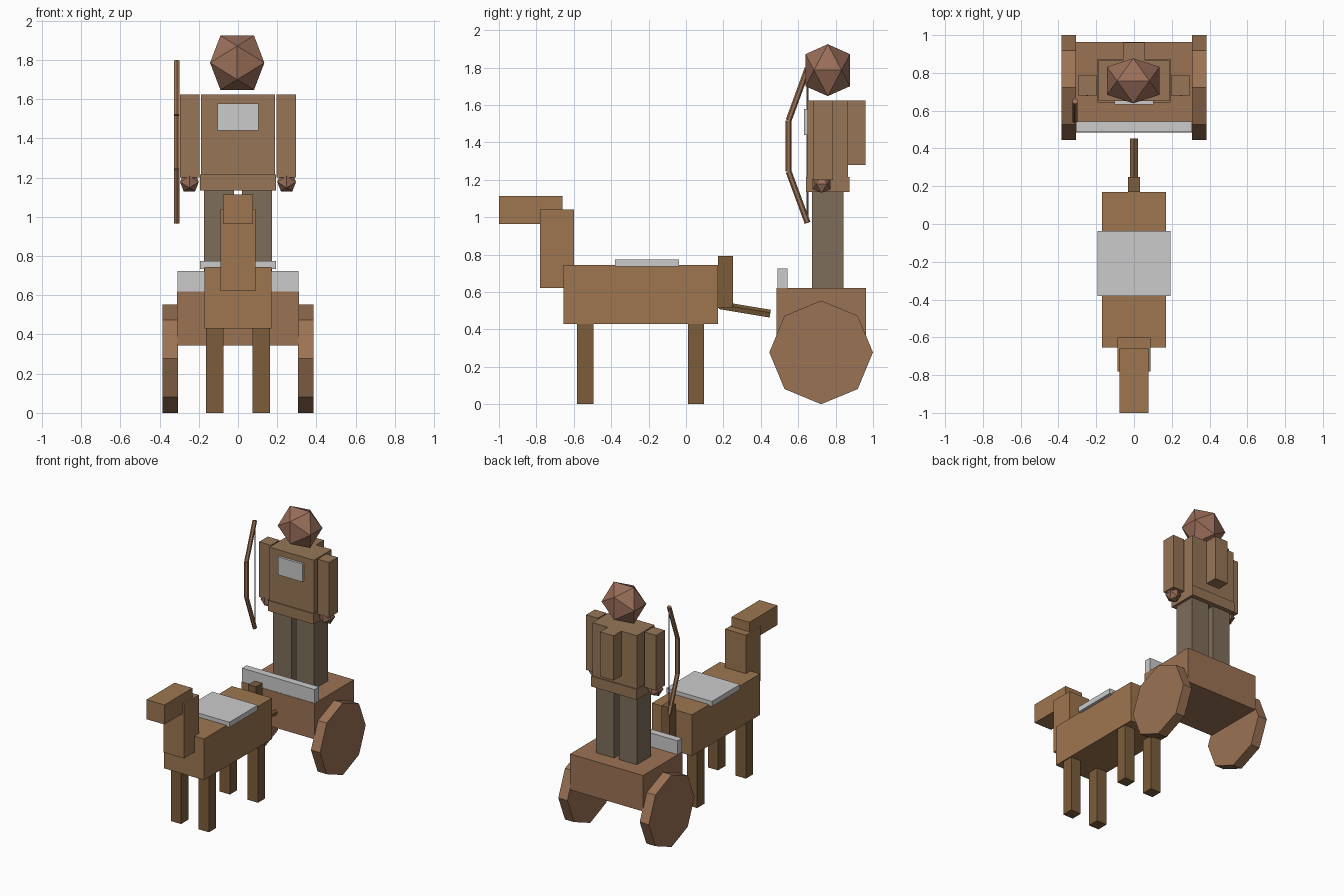
import bpy
from math import radians
from mathutils import Vector

if "Cube" in bpy.data.objects:
    bpy.data.objects.remove(bpy.data.objects["Cube"])


def mat(name, r, g, b):
    m = bpy.data.materials.new(name)
    m.diffuse_color = (r, g, b, 1)
    m.use_nodes = True
    m.node_tree.nodes["Principled BSDF"].inputs["Base Color"].default_value = m.diffuse_color
    return m


COAT = mat("coat", .34, .18, .08)
HOOF = mat("dark_coat", .20, .11, .045)
WOOD = mat("wood", .33, .17, .09)
CLOTH = mat("cloth", .31, .18, .095)
TROUSERS = mat("trousers", .21, .155, .10)
SKIN = mat("skin", .32, .155, .10)
CORD = mat("cord", .25, .25, .25)


def finish(name, m):
    o = bpy.context.object
    o.name = name
    if m:
        o.data.materials.append(m)
    return o


def box(name, x, y, z, m=None):
    """Box from (min, max) ranges on each axis."""
    r = (x, y, z)
    bpy.ops.mesh.primitive_cube_add(size=1, location=[(a + b) / 2 for a, b in r])
    o = finish(name, m)
    o.scale = [b - a for a, b in r]
    return o


def rod(name, a, b, radius, sides, m):
    """Cylinder between two points."""
    a, b = Vector(a), Vector(b)
    bpy.ops.mesh.primitive_cylinder_add(vertices=sides, radius=radius, depth=(b - a).length,
                                        location=(a + b) / 2)
    o = finish(name, m)
    o.rotation_euler = (b - a).to_track_quat('Z', 'Y').to_euler()
    return o


def ball(name, loc, radius, squash, m):
    """Icosahedron turned so one edge lies on top."""
    bpy.ops.mesh.primitive_ico_sphere_add(subdivisions=1, radius=radius, location=loc,
                                          rotation=(0, radians(-31.7), 0))
    o = finish(name, m)
    o.scale = (1, squash, 1)
    return o


def span(side, a, b):
    return tuple(sorted((side * a, side * b)))


# Horse
box("horse_body", (-.17, .17), (-.655, .17), (.43, .745), COAT)
box("horse_neck", (-.088, .088), (-.78, -.60), (.622, 1.04), COAT)
box("horse_head", (-.076, .076), (-1, -.66), (.963, 1.113), COAT)
box("saddle_blanket", (-.193, .193), (-.38, -.037), (.735, .775))
box("tail_base", (-.033, .033), (.17, .25), (.515, .793), HOOF)
rod("tail", (0, .18, .527), (0, .45, .482), .023, 5, HOOF)

# Cart
box("cart_body", (-.31, .31), (.485, .963), (.345, .62), WOOD)
box("cart_front_board", (-.308, .308), (.488, .543), (.615, .725))

# Rider torso and head
box("belt", (-.193, .193), (.642, .874), (1.135, 1.215), CLOTH)
box("torso", (-.189, .189), (.65, .866), (1.2, 1.623), CLOTH)
box("chest_plate", (-.104, .104), (.632, .66), (1.44, 1.578))
box("quiver", (-.057, .057), (.86, .96), (1.28, 1.623), CLOTH)
ball("rider_head", (-.004, .758, 1.786), .163, .86, SKIN)

# Paired parts
for s, side in ((-1, "right"), (1, "left")):
    box(f"{side}_horse_front_leg", span(s, .075, .162), (-.583, -.495), (0, .435), HOOF)
    box(f"{side}_horse_back_leg", span(s, .075, .162), (.01, .096), (0, .435), HOOF)
    rod(f"{side}_wheel", (s * .307, .7225, .277), (s * .384, .7225, .277), .277, 8, WOOD)
    box(f"{side}_rider_leg", span(s, .02, .173), (.674, .842), (.62, 1.14), TROUSERS)
    box(f"{side}_arm", span(s, .197, .297), (.68, .785), (1.2, 1.623), CLOTH)
    ball(f"{side}_hand", (s * .248, .725, 1.178), .056, 1, SKIN)

# Bow
X = -.312
path = [(X, .65, 1.795), (X, .549, 1.518), (X, .549, 1.243), (X, .65, .97)]
for name, a, b in zip(("upper_limb", "bow_grip", "lower_limb"), path, path[1:]):
    rod(name, a, b, .016, 6, WOOD)
rod("bow_string", path[0], path[-1], .005, 4, CORD)
